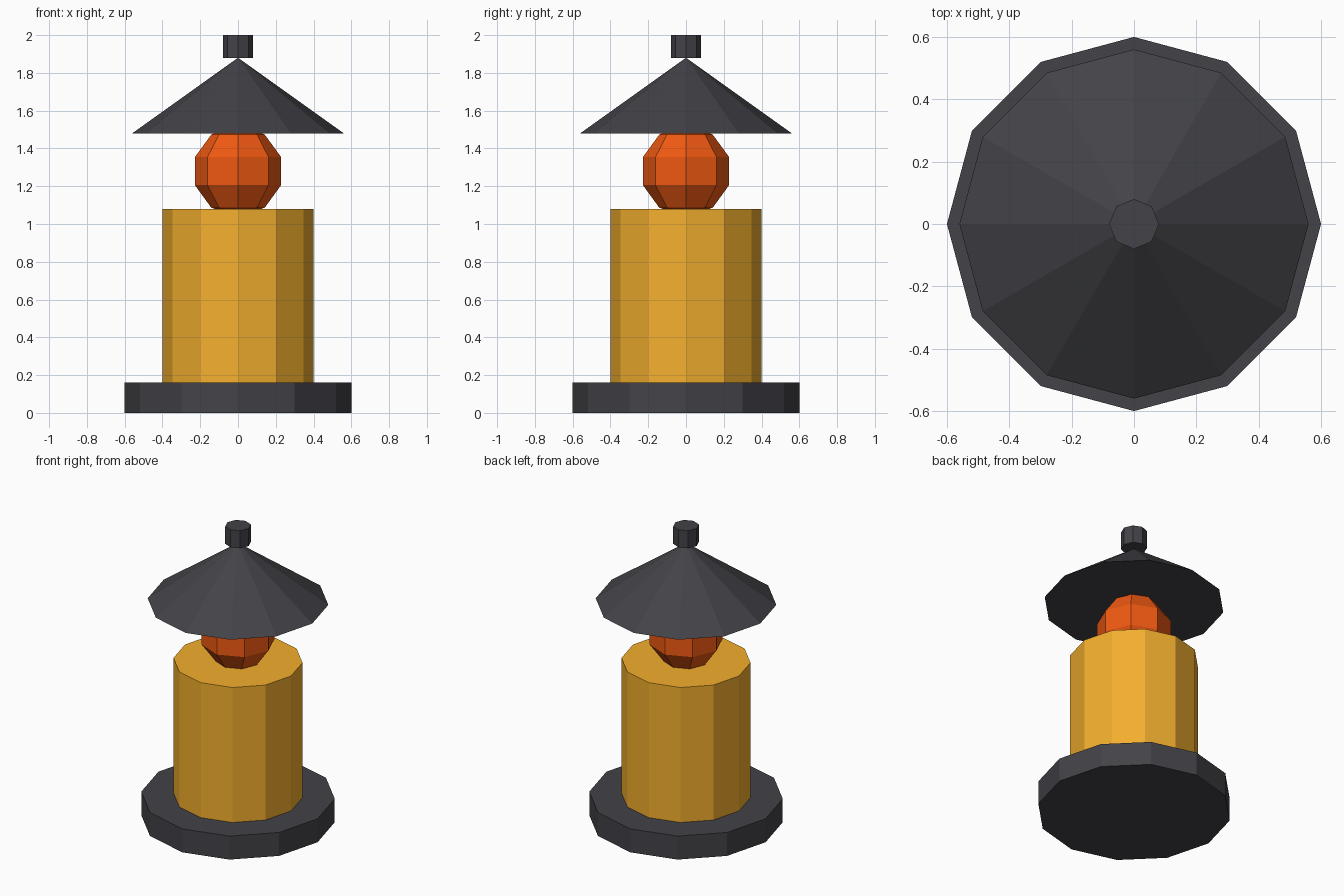
import bpy

if "Cube" in bpy.data.objects:
    bpy.data.objects.remove(bpy.data.objects["Cube"])


def colour(name, rgb):
    mat = bpy.data.materials.new(name)
    mat.diffuse_color = (*rgb, 1.0)
    mat.use_nodes = True
    mat.node_tree.nodes["Principled BSDF"].inputs["Base Color"].default_value = mat.diffuse_color
    return mat


def finish(name, mat):
    obj = bpy.context.object
    obj.name = name
    obj.data.materials.append(mat)
    return obj


def drum(name, sides, radius, z0, z1, mat):
    bpy.ops.mesh.primitive_cylinder_add(
        vertices=sides, radius=radius, depth=z1 - z0, location=(0, 0, (z0 + z1) / 2))
    return finish(name, mat)


iron = colour("dark_iron", (0.055, 0.055, 0.065))
amber = colour("amber", (0.9, 0.43, 0.027))
flame_orange = colour("flame_orange", (0.87, 0.1, 0.006))

# Base plate and lantern body
drum("base", 12, 0.60, 0.0, 0.16, iron)
drum("body", 12, 0.40, 0.16, 1.08, amber)

# Faceted flame ball, poles sunk into body and roof
bpy.ops.mesh.primitive_uv_sphere_add(
    segments=8, ring_count=5, radius=0.24, location=(0, 0, 1.28))
finish("flame", flame_orange)

# Conical roof
bpy.ops.mesh.primitive_cone_add(
    vertices=12, radius1=0.56, radius2=0, depth=0.40, location=(0, 0, 1.68))
finish("roof", iron)

# Finial on the roof tip
drum("finial", 8, 0.08, 1.88, 2.0, iron)
